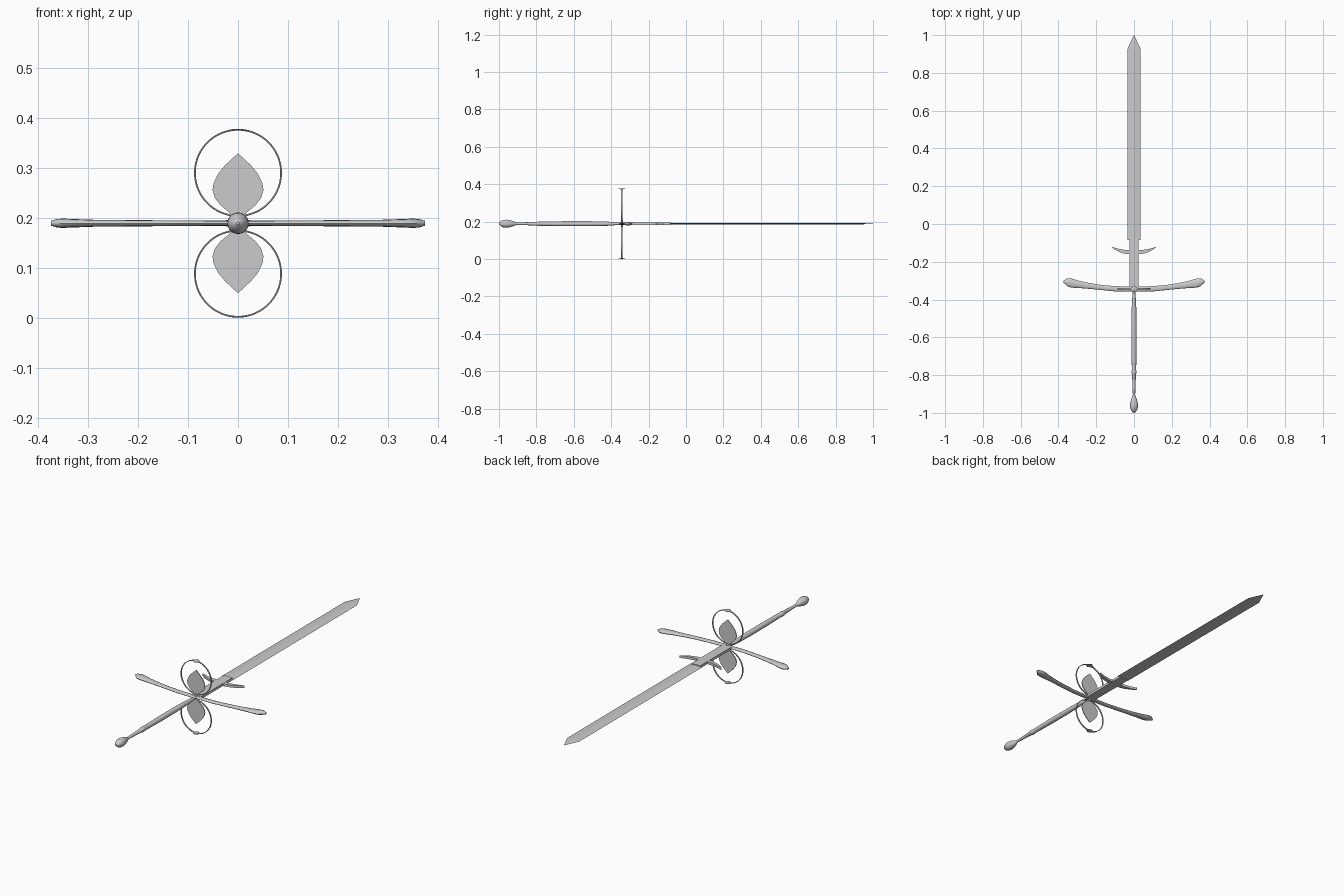
import bpy, bmesh, math
from mathutils import Vector

if "Cube" in bpy.data.objects:
    bpy.data.objects.remove(bpy.data.objects["Cube"])

ZC = 0.189      # height of the sword's long axis
YG = -0.343     # position of the guard along the sword


def finish(name, bm, smooth=True, angle=35):
    bmesh.ops.remove_doubles(bm, verts=bm.verts, dist=1e-5)
    bmesh.ops.recalc_face_normals(bm, faces=bm.faces)
    me = bpy.data.meshes.new(name)
    bm.to_mesh(me)
    bm.free()
    ob = bpy.data.objects.new(name, me)
    bpy.context.collection.objects.link(ob)
    if smooth:
        bpy.ops.object.select_all(action='DESELECT')
        ob.select_set(True)
        bpy.context.view_layer.objects.active = ob
        bpy.ops.object.shade_smooth_by_angle(angle=math.radians(angle))
    return ob


def loft(name, sections, closed=False, smooth=True):
    """Skin a list of equal-length vertex rings."""
    bm = bmesh.new()
    rings = [[bm.verts.new(p) for p in s] for s in sections]
    n = len(rings[0])
    pairs = list(zip(rings, rings[1:]))
    if closed:
        pairs.append((rings[-1], rings[0]))
    else:
        bm.faces.new(rings[0])
        bm.faces.new(rings[-1])
    for a, b in pairs:
        for i in range(n):
            j = (i + 1) % n
            bm.faces.new((a[i], a[j], b[j], b[i]))
    return finish(name, bm, smooth)


def along_y(y, a, b, n, turn=0.0):
    """Elliptical section across the sword at y."""
    return [Vector((a * math.cos(2 * math.pi * i / n + turn), y,
                    ZC + b * math.sin(2 * math.pi * i / n + turn))) for i in range(n)]


def plate(name, outline, depth, to3d):
    """Flat outline given as 2D points, thickened by +-depth."""
    bm = bmesh.new()
    lo = [bm.verts.new(to3d(u, v, -depth)) for u, v in outline]
    hi = [bm.verts.new(to3d(u, v, depth)) for u, v in outline]
    bm.faces.new(lo)
    bm.faces.new(hi)
    for i in range(len(outline)):
        j = (i + 1) % len(outline)
        bm.faces.new((lo[i], lo[j], hi[j], hi[i]))
    return finish(name, bm, False)


# blade: flat diamond section with a pointed tip
loft("blade", [along_y(y, a, b, 4) for y, a, b in
     [(-0.085, 0.035, 0.004), (0.926, 0.035, 0.004), (1.0, 0.0006, 0.0006)]], smooth=False)

# ricasso: plain bar between guard and blade
loft("ricasso", [[Vector((sx * 0.025, y, ZC + sz * 0.0065))
     for sx, sz in ((1, 1), (-1, 1), (-1, -1), (1, -1))] for y in (YG, -0.08)], smooth=False)

# parrying hooks on both sides of the ricasso
for side, label in ((1, "right"), (-1, "left")):
    hook = [(0.02, -0.138), (0.05, -0.137), (0.08, -0.132), (0.121, -0.12),
            (0.095, -0.14), (0.065, -0.153), (0.035, -0.16), (0.02, -0.158)]
    plate("parrying_hook_" + label, hook, 0.006,
          lambda u, v, w, s=side: (s * u, v, ZC + w))

# crossguard: x, lower y, upper y, half thickness
half = [(0.0, -0.358, -0.330, 0.006), (0.03, -0.358, -0.331, 0.005),
        (0.10, -0.357, -0.329, 0.0055), (0.17, -0.350, -0.323, 0.006),
        (0.24, -0.343, -0.312, 0.0065), (0.29, -0.339, -0.301, 0.007),
        (0.33, -0.337, -0.289, 0.0085), (0.352, -0.331, -0.287, 0.0095),
        (0.364, -0.318, -0.294, 0.008), (0.374, -0.310, -0.299, 0.005)]
guard = [(-x, l, u, t) for x, l, u, t in reversed(half[1:])] + half
sections = []
for x, l, u, t in guard:
    sections.append([Vector((x, (l + u) / 2 + (u - l) / 2 * math.cos(k * math.pi / 6),
                             ZC + t * math.sin(k * math.pi / 6))) for k in range(12)])
loft("crossguard", sections)

# grip and pear-shaped pommel, both turned about the long axis
grip = [(-0.345, 0.006), (-0.37, 0.007), (-0.40, 0.010), (-0.44, 0.012), (-0.52, 0.0135),
        (-0.64, 0.0135), (-0.74, 0.012), (-0.775, 0.0115), (-0.78, 0.013), (-0.79, 0.013),
        (-0.795, 0.0105), (-0.85, 0.008), (-0.90, 0.0065), (-0.93, 0.007)]
loft("grip", [along_y(y, r, r, 20) for y, r in grip])
pommel = [(-0.905, 0.006), (-0.915, 0.010), (-0.93, 0.0155), (-0.945, 0.0195), (-0.96, 0.0215),
          (-0.973, 0.0205), (-0.985, 0.016), (-0.994, 0.010), (-1.0, 0.003)]
loft("pommel", [along_y(y, r, r, 24) for y, r in pommel])

# side rings with leaf plates, above and below the blade plane
leaf = [(0.004, 0.005), (0.018, 0.022), (0.035, 0.036), (0.046, 0.050), (0.051, 0.066),
        (0.049, 0.080), (0.040, 0.099), (0.026, 0.116), (0.011, 0.130), (0.0, 0.140)]
outline = leaf + [(-u, v) for u, v in reversed(leaf[:-1])]
for s, label in ((1, "upper"), (-1, "lower")):
    plate("leaf_plate_" + label, outline, 0.002,
          lambda u, v, w, s=s: (u, YG + w, ZC + s * v))
    band = []
    for i in range(96):
        t = 2 * math.pi * i / 96
        off = (t + math.pi) % (2 * math.pi) - math.pi
        w = 0.004 + 0.014 * max(0.0, 1 - abs(off) / 0.22)   # pointed flare at the crown
        band.append([Vector((r * math.sin(t), YG + q * w, ZC + s * (0.101 + r * math.cos(t))))
                     for r, q in ((0.088, 0.8), (0.0865, 1), (0.0845, 0.8),
                                  (0.0845, -0.8), (0.0865, -1), (0.088, -0.8))])
    loft("side_ring_" + label, band, closed=True)

# small stems joining the rings and plates to the guard
loft("ring_stem", [[Vector((a * math.cos(k * math.pi / 6), YG + 0.005 * math.sin(k * math.pi / 6), ZC + z))
     for k in range(12)] for z, a in ((-0.018, 0.012), (-0.008, 0.007), (0.008, 0.007), (0.018, 0.012))])
